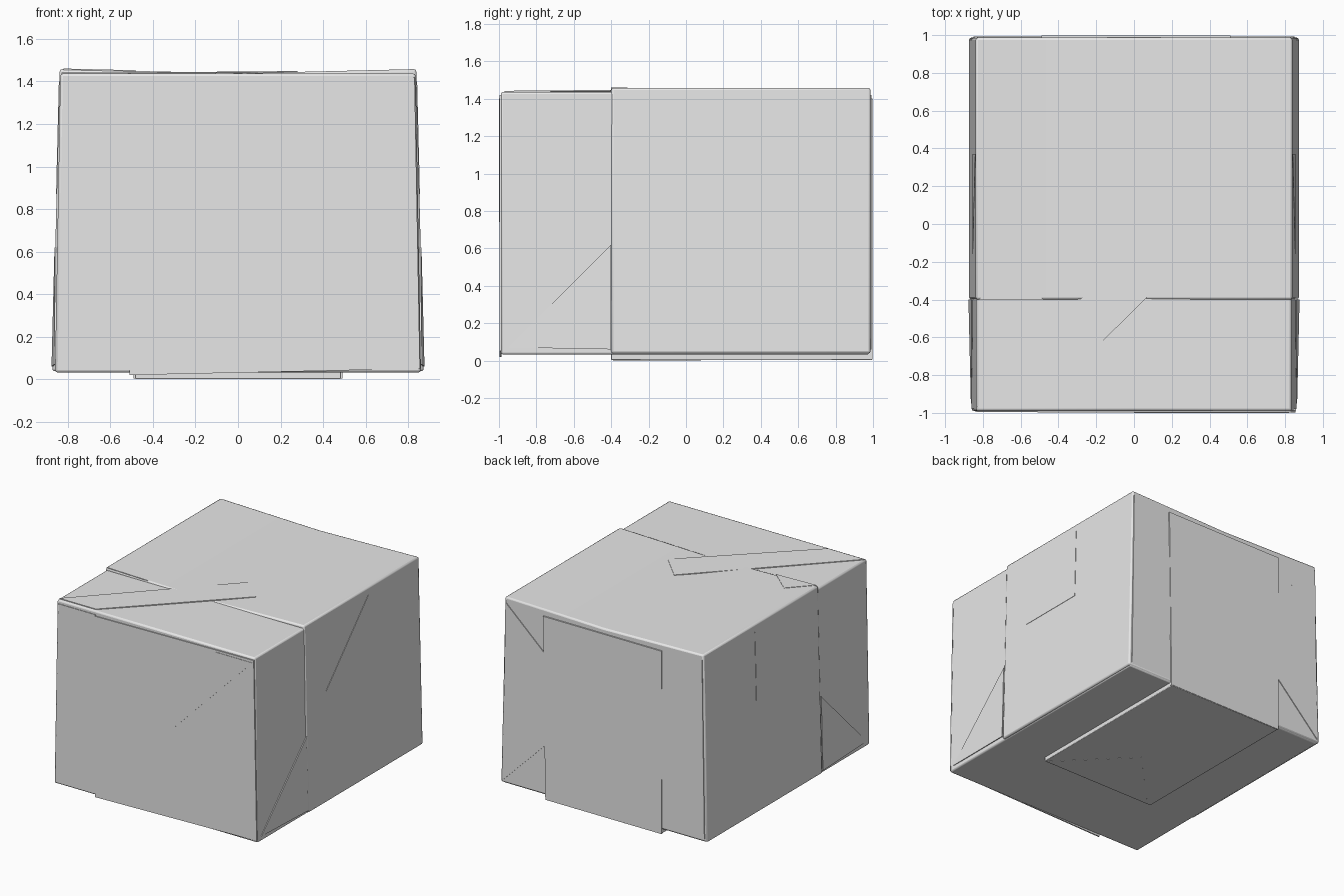
import bpy
import bmesh
from mathutils import Vector

if "Cube" in bpy.data.objects:
    bpy.data.objects.remove(bpy.data.objects["Cube"], do_unlink=True)

paper = bpy.data.materials.new("plain grey paper")
paper.use_nodes = True
paper.diffuse_color = (0.8, 0.8, 0.8, 1)
paper.node_tree.nodes["Principled BSDF"].inputs["Base Color"].default_value = (0.8, 0.8, 0.8, 1)


def prism(name, near, far, bevel):
    """Solid between two matching outlines, with softened edges."""
    bm = bmesh.new()
    a = [bm.verts.new(p) for p in near]
    b = [bm.verts.new(p) for p in far]
    n = len(a)
    bm.faces.new(a)
    bm.faces.new(b[::-1])
    for i in range(n):
        j = (i + 1) % n
        bm.faces.new((a[i], b[i], b[j], a[j]))
    bmesh.ops.recalc_face_normals(bm, faces=bm.faces[:])
    mesh = bpy.data.meshes.new(name)
    bm.to_mesh(mesh)
    bm.free()
    mesh.materials.append(paper)
    ob = bpy.data.objects.new(name, mesh)
    bpy.context.collection.objects.link(ob)
    if bevel:
        mod = ob.modifiers.new("soft edges", 'BEVEL')
        mod.width = bevel
        mod.segments = 2
    bpy.ops.object.select_all(action='DESELECT')
    ob.select_set(True)
    bpy.context.view_layer.objects.active = ob
    bpy.ops.object.shade_smooth_by_angle()
    return ob


def block(name, y0, y1, low, high, z0, z_mid, z_edge, bevel=0.012):
    """Tapered box along y whose top may sag in the middle."""
    outline = [(-low, z0), (low, z0), (high, z_edge), (0, z_mid), (-high, z_edge)]
    return prism(name, [(x, y0, z) for x, z in outline],
                 [(x, y1, z) for x, z in outline], bevel)


def on_face(face, u, v, d):
    """Point at height d above one wall of the parcel."""
    if face in ("left", "right"):
        half = 0.861 - 0.018 * v if u < -0.41 else 0.874 - 0.025 * v
        return Vector(((half + d) * (1 if face == "left" else -1), u, v))
    if face == "front":
        return Vector((u, -0.99 - d, v))
    if face == "back":
        return Vector((u, 0.987 + d, v))
    if face == "bottom":
        return Vector((u, v, (0.005 if v > -0.41 and abs(u) < 0.49 else 0.032) - d))
    sag = 0.02 * abs(u) / 0.84 if v > -0.41 else 0
    return Vector((u, v, 1.438 + sag + d))


def fold(name, face, outline, d=0.006):
    """Thin layer of folded paper lying on a wall."""
    return prism(name, [on_face(face, u, v, -0.003) for u, v in outline],
                 [on_face(face, u, v, d) for u, v in outline], 0)


# Parcel body and the outer wrap round its rear part
block("parcel_body", -0.99, 0.98, 0.86, 0.835, 0.032, 1.437, 1.437)
block("outer_wrap", -0.4, 0.987, 0.873, 0.838, 0.038, 1.438, 1.458)

# Overlapping panel underneath
block("bottom_panel", -0.4, 0.995, 0.485, 0.485, 0.002, 0.06, 0.06, 0.004)

# Front sheet, corner tucks and diagonal pocket
fold("front_sheet", "front",
     [(-0.51, 0.02), (0.855, 0.05), (0.83, 1.42), (-0.51, 1.4)], 0.007)
fold("front_upper_tuck", "front", [(-0.83, 1.41), (-0.51, 1.09), (-0.51, 1.41)], 0.004)
fold("front_lower_tuck", "front", [(-0.84, 0.07), (-0.51, 0.07), (-0.51, 0.4)], 0.004)
fold("front_pocket", "front", [(0, 0.91), (0.17, 0.74), (0.82, 1.4), (0.51, 1.4)], 0.01)

# Back sheet with slanted end flaps
fold("back_sheet", "back",
     [(-0.49, 0.005), (0.49, 0.005), (0.51, 1.4), (-0.49, 1.4)], 0.01)
for side, name in ((-1, "right"), (1, "left")):
    fold("back_flap_" + name, "back",
         [(side * 0.85, 0.06), (side * 0.48, 0.43), (side * 0.48, 1.1),
          (side * 0.83, 1.42)], 0.006)

# Triangular folds on both side walls
for side in ("left", "right"):
    fold("upper_fold_" + side, side, [(0.37, 1.4), (0.37, 0.87), (-0.16, 0.87)], 0.003)
    fold("lower_fold_" + side, side, [(-0.4, 0.06), (-0.4, 0.62), (-0.95, 0.07)], 0.004)

# Diagonal strip and tucked corner on top
fold("top_strip", "top",
     [(-0.83, -0.97), (-0.52, -0.97), (0.28, -0.18), (0.1, 0)], 0.004)
fold("top_tuck", "top", [(-0.82, -0.4), (-0.48, -0.4), (-0.66, -0.24)], 0.003)

# Triangular fold underneath
fold("bottom_fold", "bottom", [(0.47, -0.39), (0, 0.08), (-0.45, -0.39)], 0.004)
